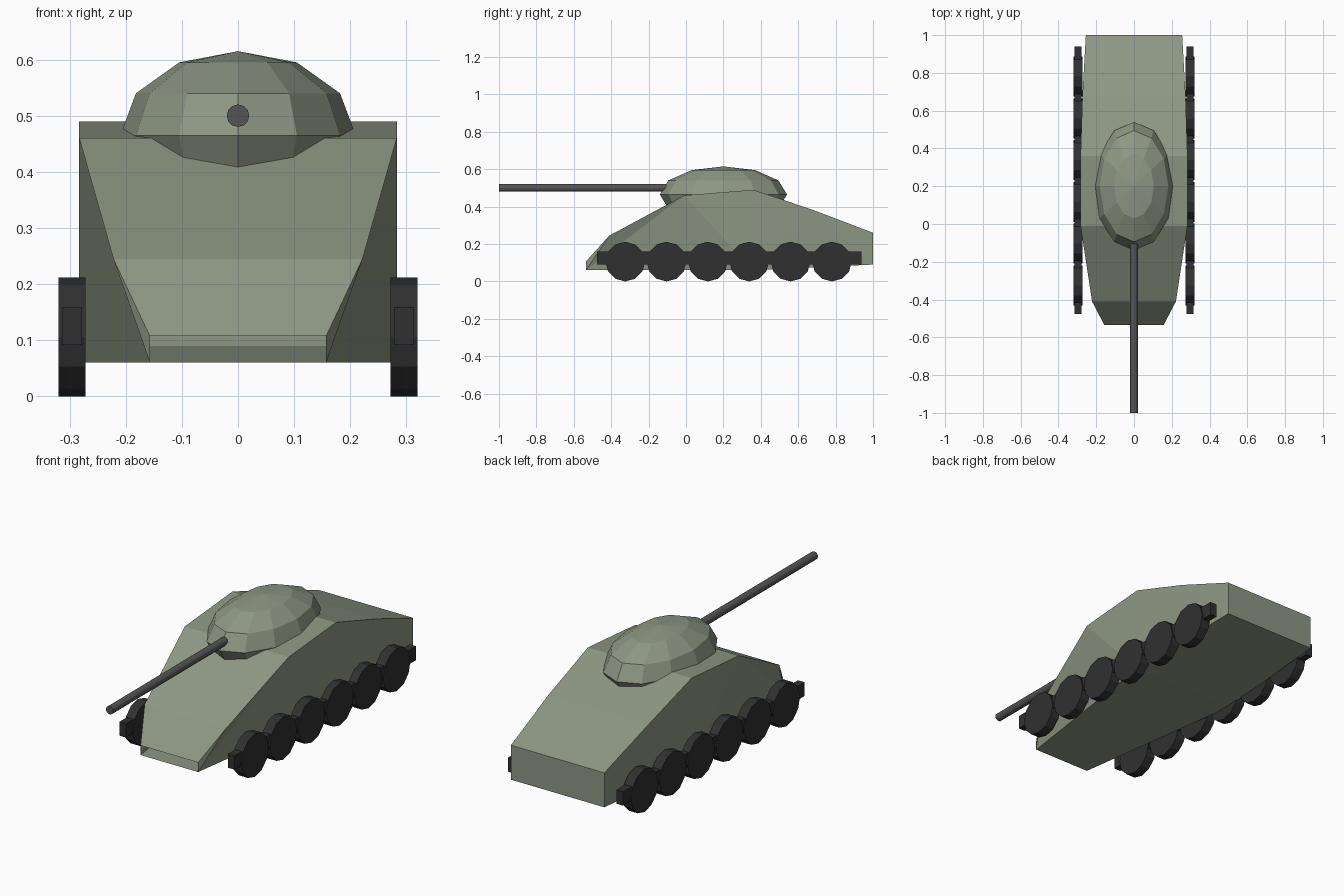
import bpy, bmesh
from math import radians
from mathutils import Matrix

if "Cube" in bpy.data.objects:
    bpy.data.objects.remove(bpy.data.objects["Cube"])


def material(name, rgb):
    m = bpy.data.materials.new(name)
    m.diffuse_color = (*rgb, 1)
    m.use_nodes = True
    m.node_tree.nodes["Principled BSDF"].inputs["Base Color"].default_value = m.diffuse_color
    return m


GREEN = material("olive_paint", (0.27, 0.31, 0.23))
STEEL = material("gun_steel", (0.09, 0.09, 0.09))
RUBBER = material("dark_rubber", (0.03, 0.03, 0.03))


def add_object(name, bm, mat):
    bmesh.ops.recalc_face_normals(bm, faces=bm.faces)
    me = bpy.data.meshes.new(name)
    bm.to_mesh(me)
    bm.free()
    me.materials.append(mat)
    ob = bpy.data.objects.new(name, me)
    bpy.context.collection.objects.link(ob)
    return ob


def cylinder(name, radius, length, sides, loc, rot, mat):
    bm = bmesh.new()
    bmesh.ops.create_cone(bm, cap_ends=True, segments=sides, radius1=radius,
                          radius2=radius, depth=length, matrix=Matrix.Translation(loc) @ rot)
    return add_object(name, bm, mat)


# Hull: deck stations and floor stations (half width, y, z)
deck = [(0.157, -0.535, 0.107), (0.222, -0.41, 0.245), (0.283, -0.01, 0.46),
        (0.283, 0.36, 0.49), (0.273, 0.68, 0.382), (0.255, 1.0, 0.26)]
floor = [(0.157, -0.535, 0.06), (0.283, 0.36, 0.06), (0.255, 1.0, 0.09)]
bm = bmesh.new()
T, B = {}, {}
for s in (-1, 1):
    T[s] = [bm.verts.new((s * x, y, z)) for x, y, z in deck]
    B[s] = [bm.verts.new((s * x, y, z)) for x, y, z in floor]
for row in (T, B):
    for i in range(len(row[1]) - 1):
        bm.faces.new((row[-1][i], row[1][i], row[1][i + 1], row[-1][i + 1]))
for s in (-1, 1):
    t, b = T[s], B[s]
    for f in ((b[0], t[0], t[1]), (b[0], t[1], t[2]), (b[0], t[2], b[1]),
              (t[2], t[3], b[1]), (b[1], t[3], t[4]), (b[1], t[4], b[2]), (t[4], t[5], b[2])):
        bm.faces.new(f)
# Rear plate; the nose slot stays open
bm.faces.new((T[-1][5], T[1][5], B[1][2], B[-1][2]))
add_object("hull", bm, GREEN)

# Turret: faceted flattened ellipsoid sunk into the hull
bm = bmesh.new()
bmesh.ops.create_uvsphere(bm, u_segments=12, v_segments=6, radius=1,
                          matrix=Matrix.Translation((0, 0.2, 0.465)) @ Matrix.Diagonal((0.21, 0.34, 0.15, 1)))
add_object("turret", bm, GREEN)

# Gun barrel
cylinder("gun_barrel", 0.02, 0.95, 12, (0, -0.525, 0.5), Matrix.Rotation(radians(90), 4, 'X'), STEEL)

# Running gear on both sides
for s, side in ((-1, "left"), (1, "right")):
    for i in range(6):
        cylinder(f"{side}_wheel_{i + 1}", 0.106, 0.048, 12,
                 (s * 0.296, -0.325 + i * 0.221, 0.106), Matrix.Rotation(radians(90), 4, 'Y'), RUBBER)
    bm = bmesh.new()
    bmesh.ops.create_cube(bm, size=1, matrix=Matrix.Translation((s * 0.296, 0.232, 0.125))
                          @ Matrix.Diagonal((0.036, 1.415, 0.068, 1)))
    add_object(f"{side}_axle_beam", bm, RUBBER)
